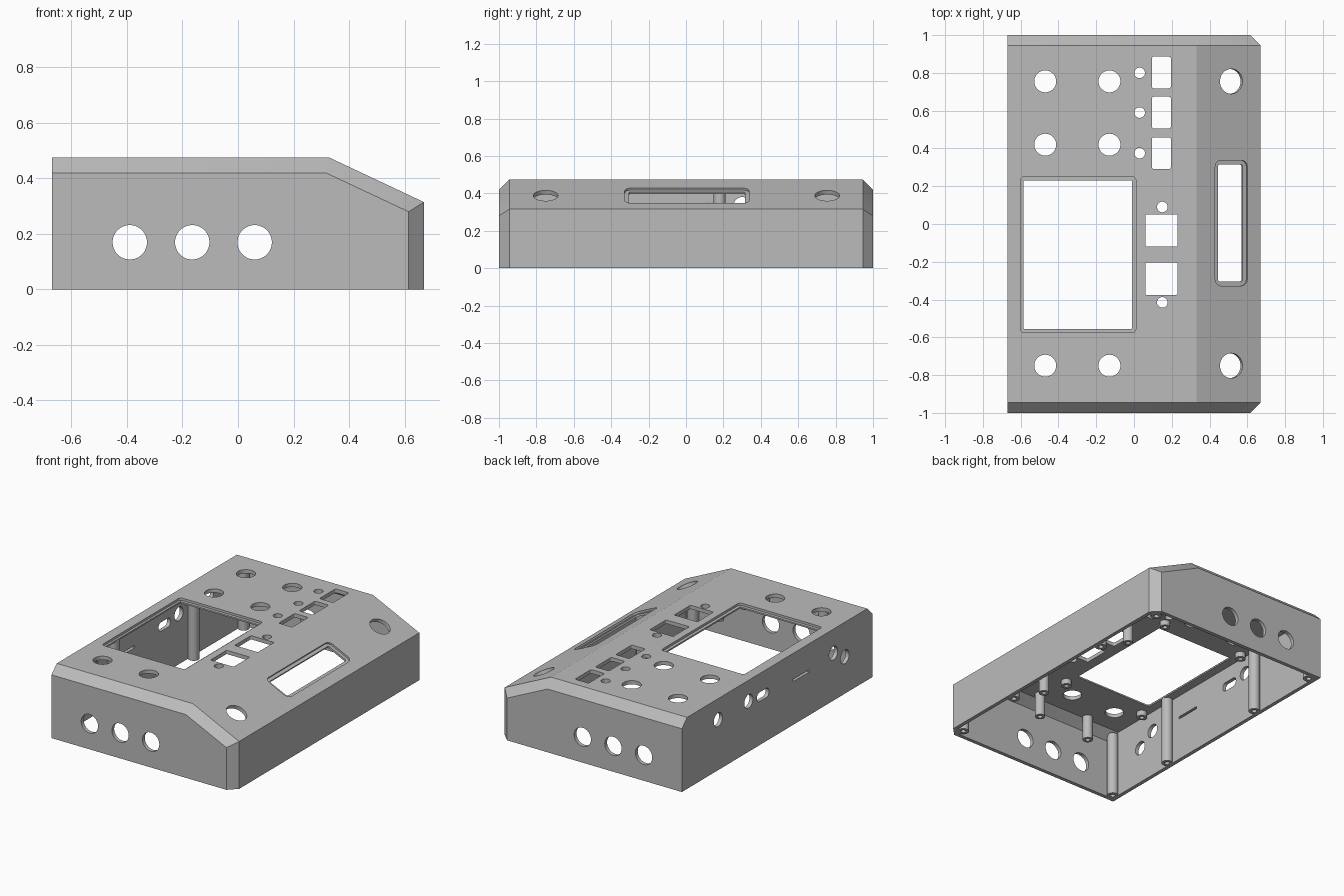
import bpy, bmesh, math
from mathutils import Matrix, Vector

if "Cube" in bpy.data.objects:
    bpy.data.objects.remove(bpy.data.objects["Cube"])

WALL, CHAMFER = 0.025, 0.055
TILT = math.atan2(0.16, 0.34)

grey = bpy.data.materials.new("plain grey")
grey.use_nodes = True
grey.diffuse_color = (0.5, 0.5, 0.5, 1)
grey.node_tree.nodes["Principled BSDF"].inputs["Base Color"].default_value = (0.5, 0.5, 0.5, 1)


def make(name, bm):
    bmesh.ops.recalc_face_normals(bm, faces=bm.faces)
    me = bpy.data.meshes.new(name)
    bm.to_mesh(me)
    bm.free()
    me.materials.append(grey)
    ob = bpy.data.objects.new(name, me)
    bpy.context.collection.objects.link(ob)
    return ob


def section(d, left, floor):
    """Wedge cross-section, moved inward by d on the top, slope and right."""
    return [(left, floor), (left, 0.475 - d), (0.33 - 0.223 * d, 0.475 - d),
            (0.67 - d, 0.315 - 0.634 * d), (0.67 - d, floor)]


def wedge(name, inset, left, floor):
    """Wedge body with chamfered ends."""
    bm = bmesh.new()
    end = 1 - inset
    slices = [(-end, CHAMFER), (CHAMFER - end, 0), (end - CHAMFER, 0), (end, CHAMFER)]
    rings = [[bm.verts.new((x, y, z)) for x, z in section(d + inset, left, floor)]
             for y, d in slices]
    for a, b in zip(rings, rings[1:]):
        for i in range(5):
            j = (i + 1) % 5
            bm.faces.new((a[i], a[j], b[j], b[i]))
    bm.faces.new(rings[0])
    bm.faces.new(rings[-1])
    return make(name, bm)


def add_round(bm, pos, r, depth=0.2, turn=Matrix()):
    bmesh.ops.create_cone(bm, cap_ends=True, segments=48, radius1=r, radius2=r,
                          depth=depth, matrix=Matrix.Translation(pos) @ turn)


def add_rect(bm, pos, size, corner, turn=Matrix()):
    """Box with its four upright edges rounded."""
    part = bmesh.new()
    bmesh.ops.create_cube(part, size=1, matrix=Matrix.Diagonal((*size, 1)))
    upright = [e for e in part.edges
               if abs(e.verts[0].co.z - e.verts[1].co.z) > size[2] / 2]
    bmesh.ops.bevel(part, geom=upright, offset=corner, segments=5, profile=0.5, affect='EDGES')
    part.transform(Matrix.Translation(pos) @ turn)
    tmp = bpy.data.meshes.new("tmp")
    part.to_mesh(tmp)
    part.free()
    bm.from_mesh(tmp)
    bpy.data.meshes.remove(tmp)


def cut(target, cutter):
    cutter.hide_render = True
    mod = target.modifiers.new("cut", 'BOOLEAN')
    mod.operation, mod.solver, mod.object = 'DIFFERENCE', 'EXACT', cutter
    bpy.context.view_layer.objects.active = target
    bpy.ops.object.modifier_apply(modifier=mod.name)
    bpy.data.objects.remove(cutter)


# Hollow enclosure, open underneath
case = wedge("enclosure", 0, -0.67, 0)
cut(case, wedge("cavity", WALL, -0.67 + WALL, -0.2))

# Recesses around the screen and the sloped slot
slope = Matrix.Rotation(TILT, 4, 'Y')
slot_pos = Vector((0.515, 0.005, 0.388))
bm = bmesh.new()
add_rect(bm, (-0.295, -0.1625, 0.51), (0.61, 0.825, 0.1), 0.02)
add_rect(bm, slot_pos + slope @ Vector((0, 0, 0.038)), (0.188, 0.665, 0.1), 0.035, slope)
cut(case, make("recesses", bm))

# Openings in the top
bm = bmesh.new()
add_rect(bm, (-0.2975, -0.1625, 0.5), (0.575, 0.785, 0.2), 0.004)
add_rect(bm, slot_pos, (0.145, 0.62, 0.2), 0.012, slope)
for y in (0.755, 0.42, -0.75):
    for x in (-0.47, -0.13):
        add_round(bm, (x, y, 0.5), 0.058)
for y in (0.755, -0.75):
    add_round(bm, (0.515, y, 0.388), 0.066, turn=slope)
for x, y in ((0.03, 0.8), (0.03, 0.59), (0.03, 0.375), (0.15, 0.09), (0.15, -0.415)):
    add_round(bm, (x, y, 0.5), 0.028)
for y in (0.8025, 0.59, 0.375):
    add_rect(bm, (0.145, y, 0.5), (0.1, 0.168, 0.2), 0.01)
for y in (-0.035, -0.29):
    add_rect(bm, (0.145, y, 0.5), (0.17, 0.17, 0.2), 0.006)

# Three holes in each end wall
for y in (-1, 1):
    for x in (-0.39, -0.165, 0.06):
        add_round(bm, (x, y, 0.17), 0.062, turn=Matrix.Rotation(math.pi / 2, 4, 'X'))

# Connector openings in the long straight wall
side = Matrix.Rotation(math.pi / 2, 4, 'Y')
for y, z in ((0.62, 0.335), (0.3, 0.335), (-0.59, 0.315), (-0.71, 0.245)):
    add_round(bm, (-0.67, y, z), 0.045, depth=0.1, turn=side)
add_rect(bm, (-0.67, 0.15, 0.32), (0.06, 0.125, 0.1), 0.026, side)
add_rect(bm, (-0.67, -0.25, 0.295), (0.016, 0.17, 0.1), 0.004, side)
cut(case, make("openings", bm))


def post(name, x, y, low, high, r=0.035):
    """Round post with a screw hole in its lower end."""
    bm = bmesh.new()
    hole = r * 0.45
    path = [(0, low + 0.04), (hole, low + 0.04), (hole, low), (r, low), (r, high)]
    verts = [bm.verts.new((px, 0, pz)) for px, pz in path]
    edges = [bm.edges.new(p) for p in zip(verts, verts[1:])]
    bmesh.ops.spin(bm, geom=verts + edges, axis=(0, 0, 1), cent=(0, 0, 0),
                   angle=2 * math.pi, steps=32)
    bmesh.ops.remove_doubles(bm, verts=bm.verts, dist=0.0001)
    bm.transform(Matrix.Translation((x, y, 0)))
    return make(name, bm)


# Lid screw posts along both long walls
parts = [case]
for s, end in ((-1, "front"), (1, "back")):
    parts.append(post(end + "_corner_post_straight", -0.62, 0.945 * s, 0, 0.43))
    parts.append(post(end + "_corner_post_sloped", 0.6, 0.93 * s, 0, 0.29))
    parts.append(post(end + "_middle_post_straight", -0.62, 0.42 * s, 0, 0.455))
    parts.append(post(end + "_middle_post_sloped", 0.62, 0.42 * s, 0, 0.315))

# Short screen bosses and longer board standoffs under the top
for x in (-0.6, 0.01):
    for y in (-0.64, 0.31):
        parts.append(post("screen_boss", x, y, 0.415, 0.455, 0.032))
for x, y in ((0.2, 0.18), (0.2, -0.63), (0.03, -0.87), (-0.38, -0.9)):
    parts.append(post("board_standoff", x, y, 0.29, 0.455, 0.032))

# Smooth the round surfaces, keep the edges crisp
bpy.context.view_layer.update()
bpy.ops.object.select_all(action='DESELECT')
for ob in parts:
    ob.select_set(True)
bpy.context.view_layer.objects.active = case
bpy.ops.object.shade_smooth_by_angle(angle=math.radians(20))
